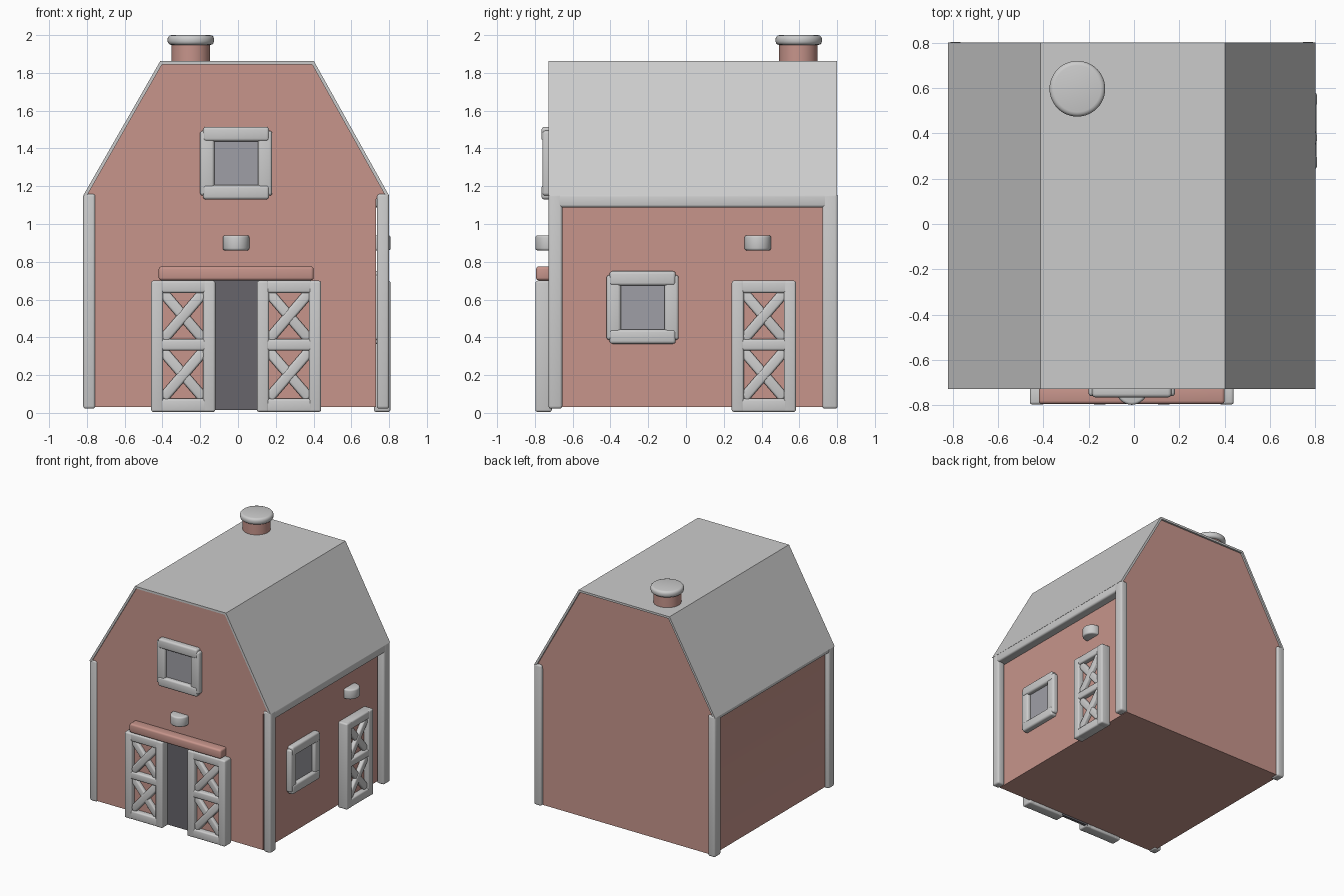
import bpy, bmesh, math
from mathutils import Matrix, Vector

if "Cube" in bpy.data.objects:
    bpy.data.objects.remove(bpy.data.objects["Cube"])


def material(name, rgb):
    m = bpy.data.materials.new(name)
    m.diffuse_color = (*rgb, 1)
    m.use_nodes = True
    m.node_tree.nodes["Principled BSDF"].inputs["Base Color"].default_value = m.diffuse_color
    return m


RED = material("barn_red", (0.57, 0.30, 0.26))
GLASS = material("glass_grey", (0.345, 0.345, 0.38))
DARK = material("dark_opening", (0.135, 0.13, 0.145))

# wall frames: local x runs along the wall, local -y points outward
FRONT = Matrix.Translation((-0.01, -0.72, 0))
RIGHT = Matrix.Translation((0.73, 0, 0)) @ Matrix.Rotation(math.pi / 2, 4, 'Z')
WORLD = Matrix.Identity(4)


def finish(name, bm, mat=None, frame=WORLD, bevel=0.0, angle=None):
    bmesh.ops.recalc_face_normals(bm, faces=bm.faces)
    if bevel:
        edges = [e for e in bm.edges if e.calc_face_angle(0) > 0.6]
        bmesh.ops.bevel(bm, geom=edges, offset=bevel, segments=3,
                        profile=0.5, affect='EDGES', clamp_overlap=True)
    bm.transform(frame)
    mesh = bpy.data.meshes.new(name)
    bm.to_mesh(mesh)
    bm.free()
    ob = bpy.data.objects.new(name, mesh)
    bpy.context.collection.objects.link(ob)
    if mat:
        mesh.materials.append(mat)
    bpy.ops.object.select_all(action='DESELECT')
    ob.select_set(True)
    bpy.context.view_layer.objects.active = ob
    bpy.ops.object.shade_smooth_by_angle(angle=math.radians(angle or 40))
    return ob


def box(name, x, y, z, mat=None, frame=WORLD, bevel=0.012, roll=0.0):
    """Bevelled box from (min, max) ranges, rolled about its own y axis."""
    lo, hi = Vector((x[0], y[0], z[0])), Vector((x[1], y[1], z[1]))
    bm = bmesh.new()
    bmesh.ops.create_cube(bm, size=1, matrix=Matrix.Diagonal((*(hi - lo), 1)))
    place = Matrix.Translation((lo + hi) / 2) @ Matrix.Rotation(roll, 4, 'Y')
    return finish(name, bm, mat, frame @ place, bevel)


def extrude_profile(name, pts, depth, axis='y', mat=None, frame=WORLD, bevel=0.0):
    """Closed profile in xz (axis y) or xy (axis z), extruded between two depths."""
    bm = bmesh.new()
    put = (lambda a, b, d: (a, d, b)) if axis == 'y' else (lambda a, b, d: (a, b, d))
    rings = [[bm.verts.new(put(a, b, d)) for a, b in pts] for d in depth]
    n = len(pts)
    for i in range(n):
        j = (i + 1) % n
        bm.faces.new((rings[0][i], rings[0][j], rings[1][j], rings[1][i]))
    for r in rings:
        bm.faces.new(r)
    return finish(name, bm, mat, frame, bevel)


def cylinder(name, x, y, z, r, mat=None, bevel=0.0):
    bm = bmesh.new()
    bmesh.ops.create_cone(bm, cap_ends=True, segments=48, radius1=r, radius2=r,
                          depth=z[1] - z[0])
    return finish(name, bm, mat, Matrix.Translation((x, y, sum(z) / 2)), bevel)


def window(name, frame, u, v):
    """Square window: four frame bars around a glass pane."""
    for s, side in ((-1, "left"), (1, "right")):
        c = u + s * 0.153
        box(f"{name}_{side}_bar", (c - 0.038, c + 0.038), (-0.04, 0.02),
            (v - 0.172, v + 0.172), frame=frame, bevel=0.015)
    for s, side in ((-1, "bottom"), (1, "top")):
        c = v + s * 0.154
        box(f"{name}_{side}_bar", (u - 0.175, u + 0.175), (-0.045, 0.02),
            (c - 0.038, c + 0.038), frame=frame, bevel=0.015)
    box(f"{name}_glass", (u - 0.13, u + 0.13), (-0.012, 0.01),
        (v - 0.13, v + 0.13), GLASS, frame, 0)


def door(name, frame, u):
    """Plank door with a white border and two crossed braces."""
    for s, side in ((-1, "left"), (1, "right")):
        c = u + s * 0.138
        box(f"{name}_{side}_stile", (c - 0.032, c + 0.032), (-0.077, 0.01),
            (0.005, 0.70), frame=frame)
    for rail, z0, z1 in (("bottom", 0.005, 0.075), ("middle", 0.33, 0.39), ("top", 0.635, 0.70)):
        box(f"{name}_{rail}_rail", (u - 0.155, u + 0.155), (-0.075, 0.01),
            (z0, z1), frame=frame)
    box(f"{name}_panel", (u - 0.13, u + 0.13), (-0.035, 0.01), (0.03, 0.68), RED, frame, 0)
    tilt = math.atan2(0.25, 0.215)
    for cell, zc in (("lower", 0.2025), ("upper", 0.5125)):
        for s, side in ((-1, "falling"), (1, "rising")):
            box(f"{name}_{cell}_{side}_brace", (u - 0.165, u + 0.165),
                (-0.064 - 0.002 * s, -0.01), (zc - 0.028, zc + 0.028),
                frame=frame, roll=-s * tilt)


def lamp(name, frame, u):
    """Half-round lamp shade on the wall."""
    pts = [(u + 0.07 * math.cos(a), -0.01 - 0.068 * math.sin(a))
           for a in (math.pi * i / 16 for i in range(17))]
    pts += [(u - 0.07, 0.01), (u + 0.07, 0.01)]
    extrude_profile(name, pts, (0.86, 0.94), 'z', None, frame, 0.012)


# barn walls
extrude_profile("barn_walls",
                [(-0.785, 0.03), (0.73, 0.03), (0.73, 1.13), (0.785, 1.16),
                 (0.392, 1.85), (-0.402, 1.85), (-0.803, 1.16), (-0.785, 1.13)],
                (-0.72, 0.785), mat=RED)

# gambrel roof shell
extrude_profile("roof",
                [(-0.82, 1.15), (-0.412, 1.862), (0.402, 1.862), (0.80, 1.15),
                 (0.78, 1.15), (0.392, 1.845), (-0.402, 1.845), (-0.80, 1.15)],
                (-0.728, 0.80))

# corner posts
for side, x in (("left", (-0.82, -0.755)), ("right", (0.735, 0.80))):
    for end, y in (("front", (-0.728, -0.655)), ("back", (0.722, 0.803))):
        box(f"{end}_{side}_corner_post", x, y, (0.022, 1.16), bevel=0.014)

# eave trims
box("right_eave_trim", (0.70, 0.80), (-0.70, 0.77), (1.088, 1.158), bevel=0.014)
box("left_eave_trim", (-0.816, -0.77), (-0.70, 0.77), (1.12, 1.155), bevel=0.008)

# front wall fittings (centred on the wall)
window("loft_window", FRONT, 0.0, 1.322)
door("front_left_door", FRONT, -0.28)
door("front_right_door", FRONT, 0.28)
box("front_opening", (-0.13, 0.13), (-0.012, 0.01), (0.015, 0.70), DARK, FRONT, 0)
box("door_track", (-0.41, 0.41), (-0.074, 0.01), (0.702, 0.775), RED, FRONT, 0.014)
lamp("front_lamp", FRONT, 0.0)

# right wall fittings
window("side_window", RIGHT, -0.23, 0.558)
door("side_door", RIGHT, 0.412)
lamp("side_lamp", RIGHT, 0.38)

# roof vent pipe and cap
cylinder("vent_pipe", -0.25, 0.595, (1.82, 1.96), 0.102, RED)
cylinder("vent_cap", -0.25, 0.597, (1.948, 2.0), 0.123, None, 0.02)
